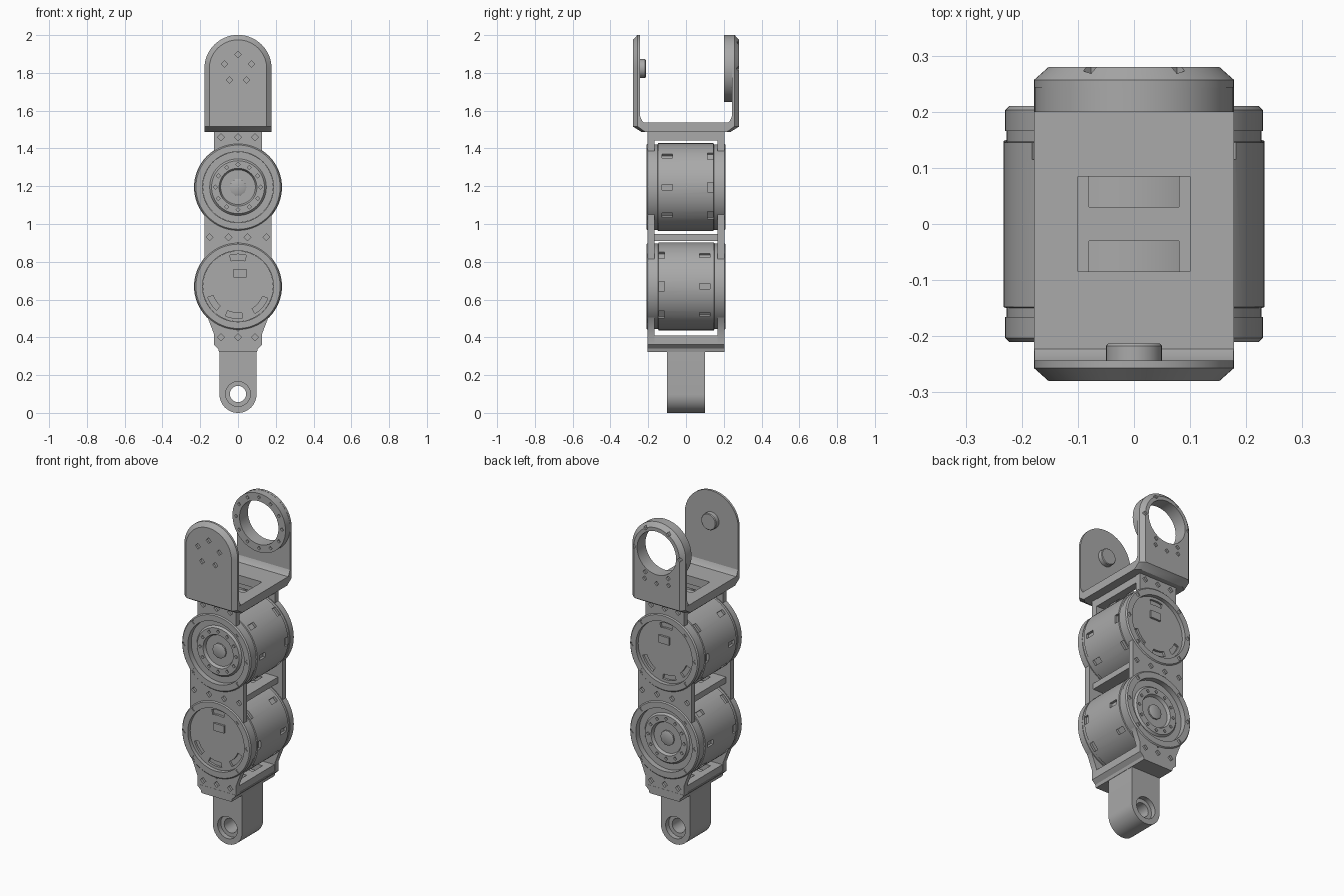
import bpy, bmesh
from math import sin, cos, pi, radians
from mathutils import Vector, Matrix

if "Cube" in bpy.data.objects:
    bpy.data.objects.remove(bpy.data.objects["Cube"])

grey = bpy.data.materials.new("machined grey")
grey.use_nodes = True
colour = (0.4, 0.4, 0.4, 1)
grey.diffuse_color = colour
grey.node_tree.nodes["Principled BSDF"].inputs["Base Color"].default_value = colour

UP, LOW, EYE = 1.195, 0.67, 1.823      # heights of the joint axes
TAU = 2 * pi


def finish(name, bm):
    bmesh.ops.recalc_face_normals(bm, faces=bm.faces)
    mesh = bpy.data.meshes.new(name)
    bm.to_mesh(mesh)
    bm.free()
    ob = bpy.data.objects.new(name, mesh)
    bpy.context.collection.objects.link(ob)
    mesh.materials.append(grey)
    return ob


def loft(name, rings, bm=None):
    """Skin a stack of equal point rings and cap both ends."""
    own = bm is None
    bm = bm or bmesh.new()
    rows = [[bm.verts.new(p) for p in ring] for ring in rings]
    n = len(rows[0])
    for a, b in zip(rows, rows[1:]):
        for i in range(n):
            bm.faces.new((a[i], a[(i + 1) % n], b[(i + 1) % n], b[i]))
    bm.faces.new(rows[0])
    bm.faces.new(rows[-1])
    return finish(name, bm) if own else bm


def at_y(pts, y):
    return [(x, y, z) for x, z in pts]


def prism(name, pts, y0, y1, bm=None):
    return loft(name, [at_y(pts, y0), at_y(pts, y1)], bm)


def circle(r, z, n=48, x=0):
    return [(x + r * cos(TAU * i / n), z + r * sin(TAU * i / n)) for i in range(n)]


def arc(r, z, a0, a1, n=16):
    angles = [radians(a0 + (a1 - a0) * i / n) for i in range(n + 1)]
    return [(r * cos(a), z + r * sin(a)) for a in angles]


def add_box(bm, size, centre, turn=Matrix()):
    bmesh.ops.create_cube(bm, size=1, matrix=turn @ Matrix.Translation(centre)
                          @ Matrix.Diagonal((*size, 1)))


def box(name, size, centre):
    bm = bmesh.new()
    add_box(bm, size, centre)
    return finish(name, bm)


def cut(ob, bm):
    """Subtract a cutter mesh and bake the result."""
    cutter = finish("cutter", bm)
    cutter.hide_render = True
    mod = ob.modifiers.new("cut", "BOOLEAN")
    mod.operation, mod.solver, mod.object = "DIFFERENCE", "EXACT", cutter
    deps = bpy.context.evaluated_depsgraph_get()
    mesh = bpy.data.meshes.new_from_object(ob.evaluated_get(deps))
    ob.modifiers.clear()
    ob.data = mesh
    bpy.data.objects.remove(cutter)


def diamonds(bm, spots, y0, y1, r=0.018):
    for x, z in spots:
        prism("", circle(r, z, 4, x), y0, y1, bm)


def lathe(name, profile, z, n=64):
    """Revolve (radius, y) pairs about the y axis at height z."""
    return loft(name, [at_y(circle(r, z, n), y) for r, y in profile])


# Side plates, with motor openings and screw sockets
half = ([(0.128, 1.487)] + arc(0.229, UP, 56, -39) + arc(0.229, LOW, 39, -45)
        + [(0.128, 0.42), (0.128, 0.365)])
outline = half + [(-x, z) for x, z in reversed(half)]
screws = [(0, 1.405), (0, 0.985), (0, 0.885), (0, 0.45), (0, 0.4)]
for s in (-1, 1):
    screws += [(s * x, z) for x, z in
               [(0.09, 1.46), (0.05, 0.93), (0.15, 0.93), (0.09, 0.4)]]
screws.append((0, 1.46))
rim_screws = [(0.208 * cos(a), 0.208 * sin(a)) for a in
              [radians(d) for d in (0, 45, 135, 180, 225, 315)]]
for side, label in ((-1, "front"), (1, "back")):
    plate = prism(label + "_side_plate", outline, side * 0.168, side * 0.204)
    bm = bmesh.new()
    for z in (UP, LOW):
        prism("", circle(0.188, z), side * 0.1, side * 0.3, bm)
    diamonds(bm, screws, side * 0.19, side * 0.25)
    cut(plate, bm)
    # Raised rims around the motor openings
    for z, which in ((UP, "upper"), (LOW, "lower")):
        rim = lathe(f"{label}_{which}_rim", [(0.23, side * 0.166), (0.23, side * 0.203),
                                             (0.223, side * 0.21)], z)
        bm = bmesh.new()
        prism("", circle(0.188, z), side * 0.1, side * 0.3, bm)
        diamonds(bm, [(x, z + dz) for x, dz in rim_screws], side * 0.197, side * 0.25, 0.014)
        cut(rim, bm)

# Motors: the flange of the upper one faces front, of the lower one back
for z, side, label in ((UP, -1, "upper"), (LOW, 1, "lower")):
    profile = [(0.092, 0.172), (0.1, 0.19), (0.14, 0.19), (0.15, 0.178), (0.187, 0.178),
               (0.187, 0.169), (0.227, 0.169), (0.227, 0.15), (0.233, 0.148), (0.233, -0.145),
               (0.227, -0.147), (0.227, -0.169), (0.187, -0.169), (0.187, -0.188)]
    motor = lathe(label + "_motor", [(r, y * side) for r, y in profile], z)
    bm = bmesh.new()
    # Flange bolt holes
    diamonds(bm, [(0.12 * cos(TAU * i / 12), z + 0.12 * sin(TAU * i / 12))
                  for i in range(12)], side * 0.178, side * 0.25, 0.011)
    # Vent slots around the casing
    for deg in (-40, 0, 45, 135, 180, 220):
        turn = Matrix.Translation((0, 0, z)) @ Matrix.Rotation(radians(-deg), 4, "Y")
        add_box(bm, (0.03, 0.055, 0.03), (0.233, 0.1 * side, 0), turn)
        add_box(bm, (0.03, 0.03, 0.05), (0.233, -0.13 * side, 0), turn)
    # Curved slots in the rear cover
    for a0, a1 in ((75, 105), (200, 228), (247, 278), (302, 338)):
        slot = arc(0.17, z, a0, a1, 8) + arc(0.14, z, a1, a0, 8)
        prism("", slot, side * -0.175, side * -0.25, bm)
    cut(motor, bm)
    box(label + "_motor_plug", (0.07, 0.03, 0.045), (0.01, side * -0.185, z + 0.07))
    lathe(label + "_motor_hub", [(0.045, side * 0.165), (0.045, side * 0.18),
                                 (0.035, side * 0.184)], z, 10)

# Cross bars tying the side plates together
for label, z, h, w in (("top", 1.465, 0.044, 0.25), ("middle", 0.928, 0.036, 0.3),
                       ("bottom", 0.388, 0.046, 0.25)):
    bar = box(label + "_cross_bar", (w, 0.35, h), (0, 0, z))
    bm = bmesh.new()
    for y in (-0.075, 0.075):
        add_box(bm, (0.16, 0.09, 0.3), (0, y, z))
    cut(bar, bm)

# Lower foot: tapered mounting plate and rounded lug with a counterbored eye
loft("foot_mount", [[(x * w, y * 0.205, z) for x, y in ((-1, -1), (1, -1), (1, 1), (-1, 1))]
                    for w, z in ((0.1, 0.322), (0.105, 0.34), (0.128, 0.362), (0.128, 0.37))])
lug = [(0.098, 0.33), (-0.098, 0.33)] + arc(0.098, 0.098, 180, 360, 24)
foot = prism("foot_lug", lug, -0.1, 0.1)
bm = bmesh.new()
prism("", circle(0.043, 0.1, 32), -0.3, 0.3, bm)
cut(foot, bm)
for side in (-1, 1):
    bm = bmesh.new()
    prism("", circle(0.066, 0.1, 32), side * 0.07, side * 0.3, bm)
    cut(foot, bm)

# Upper bracket base with a square opening
corners = [(0.178, 0.255), (0.15, 0.28)]
ring = corners + [(-x, y) for x, y in reversed(corners)]
ring += [(-x, -y) for x, y in ring]
base = loft("bracket_base", [[(x, y * k, z) for x, y in ring]
                             for k, z in ((0.84, 1.487), (1, 1.515), (1, 1.537))])
bm = bmesh.new()
add_box(bm, (0.2, 0.17, 0.2), (0, 0, 1.51))
cut(base, bm)


def arm_outline(inset):
    w = 0.178 - inset
    return [(w, 1.52)] + arc(w, EYE, 0, 180, 32) + [(-w, 1.52)]


# Bracket arms with chamfered outer edges and fillets at the base
arms = {}
for side, label in ((-1, "front"), (1, "back")):
    arms[label] = loft(label + "_bracket_arm", [
        at_y(arm_outline(i), side * y) for i, y in ((0, 0.243), (0, 0.257), (0.026, 0.28))])
    fillet = [(0.25, 1.53), (0.215, 1.53), (0.232, 1.545), (0.245, 1.575), (0.25, 1.575)]
    loft(label + "_bracket_fillet", [[(x, side * y, z) for y, z in fillet]
                                     for x in (-0.177, 0.177)])

# Front arm: pivot boss and five screw sockets
lathe("pivot_boss", [(0.05, -0.25), (0.05, -0.217), (0.046, -0.213)], EYE, 32)
bm = bmesh.new()
five = [radians(90 + 72 * i) for i in range(5)]
diamonds(bm, [(0.075 * cos(a), EYE + 0.075 * sin(a)) for a in five], -0.3, -0.268, 0.017)
cut(arms["front"], bm)

# Back arm: thick bearing ring and open eye
bearing = lathe("bearing_ring", [(0.177, 0.2), (0.177, 0.25)], EYE)
twelve = [TAU * i / 12 for i in range(12)]
ring_holes = [(0.153 * cos(a), EYE + 0.153 * sin(a)) for a in twelve]
bm = bmesh.new()
prism("", circle(0.13, EYE), 0.1, 0.4, bm)
diamonds(bm, ring_holes, 0.1, 0.212, 0.011)
cut(bearing, bm)
bm = bmesh.new()
prism("", circle(0.13, EYE), 0.1, 0.4, bm)
diamonds(bm, ring_holes[::2] + [(-0.08, 1.65), (0.08, 1.65), (0, 1.64)], 0.268, 0.4, 0.014)
cut(arms["back"], bm)

# Smooth the round surfaces, keep edges sharp
bpy.ops.object.select_all(action="DESELECT")
for ob in bpy.context.collection.objects:
    if ob.type == "MESH":
        ob.select_set(True)
        bpy.context.view_layer.objects.active = ob
bpy.ops.object.shade_smooth_by_angle(angle=radians(30))
